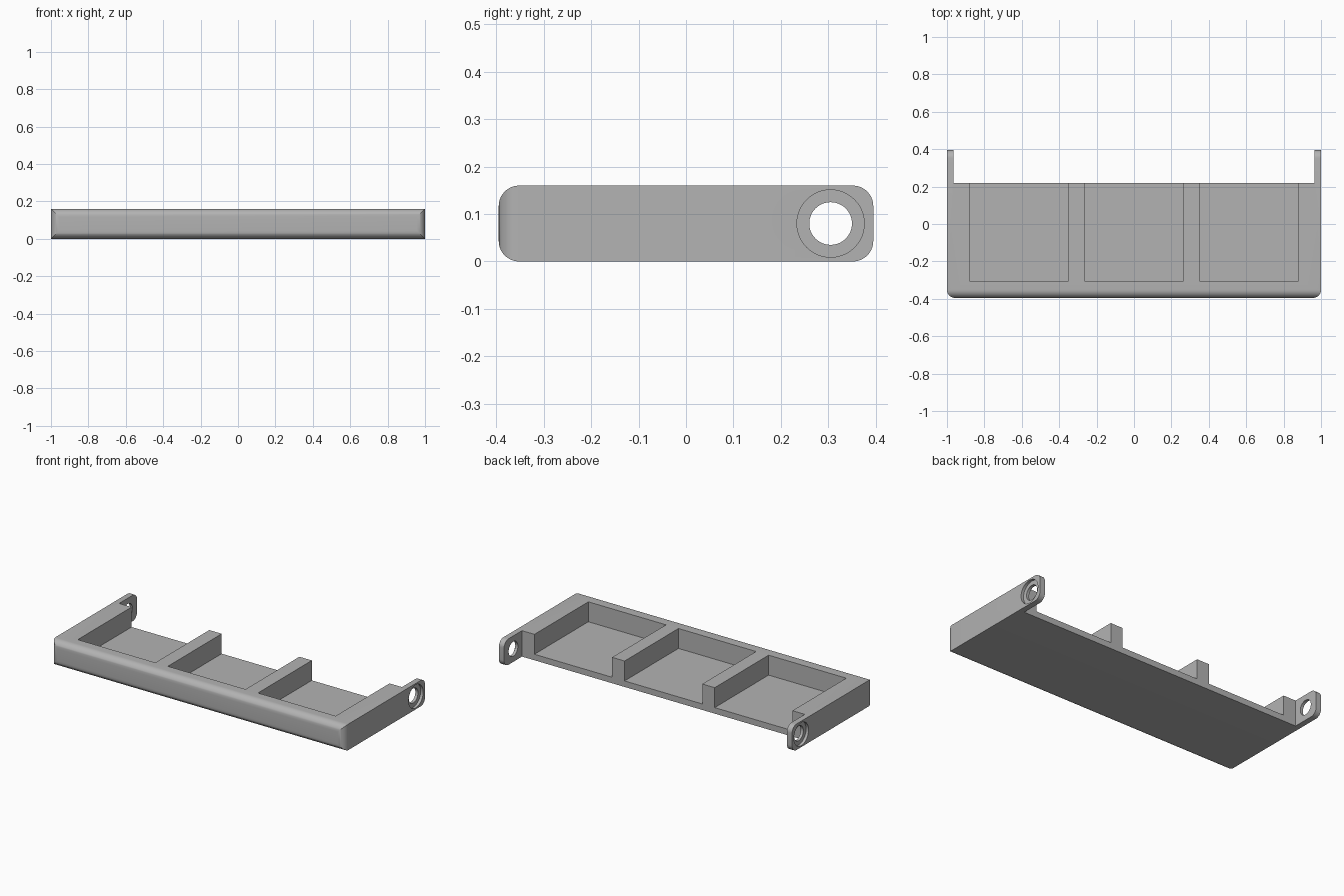
import bpy, bmesh, math
from mathutils import Matrix, Vector

cube = bpy.data.objects.get("Cube")
if cube:
    bpy.data.objects.remove(cube, do_unlink=True)

# Overall sizes
HALF_Y, HEIGHT, RADIUS = 0.395, 0.16, 0.043
BACK, FLOOR, POCKET_FRONT = 0.22, 0.037, -0.305
EAR_INNER, HOLE_Y = 0.965, 0.305

grey = bpy.data.materials.new("mid grey")
grey.use_nodes = True
colour = (0.45, 0.45, 0.45, 1)
grey.diffuse_color = colour
grey.node_tree.nodes["Principled BSDF"].inputs["Base Color"].default_value = colour


def box(bm, lo, hi):
    lo, hi = Vector(lo), Vector(hi)
    m = Matrix.Translation((lo + hi) / 2) @ Matrix.Diagonal((*(hi - lo), 1))
    return bmesh.ops.create_cube(bm, size=1, matrix=m)["verts"]


def finish(bm, name):
    mesh = bpy.data.meshes.new(name)
    bm.to_mesh(mesh)
    bm.free()
    mesh.materials.append(grey)
    obj = bpy.data.objects.new(name, mesh)
    bpy.context.collection.objects.link(obj)
    return obj


def cut(target, cutter):
    cutter.hide_render = True
    mod = target.modifiers.new("cut", "BOOLEAN")
    mod.operation, mod.solver, mod.object = "DIFFERENCE", "EXACT", cutter
    bpy.context.view_layer.objects.active = target
    bpy.ops.object.modifier_apply(modifier=mod.name)
    bpy.data.objects.remove(cutter, do_unlink=True)


def cut_box(target, lo, hi):
    bm = bmesh.new()
    box(bm, lo, hi)
    cut(target, finish(bm, "box_cutter"))


def cut_hole(target, radius, x_lo, x_hi):
    bm = bmesh.new()
    m = Matrix.Translation(((x_lo + x_hi) / 2, HOLE_Y, HEIGHT / 2)) @ Matrix.Rotation(math.pi / 2, 4, "Y")
    bmesh.ops.create_cone(bm, cap_ends=True, segments=48, radius1=radius,
                          radius2=radius, depth=x_hi - x_lo, matrix=m)
    cut(target, finish(bm, "hole_cutter"))


# Tray block: round the rim of the front face and the ends of the ears
bm = bmesh.new()
box(bm, (-1, -HALF_Y, 0), (1, HALF_Y, HEIGHT))
front = [e for e in bm.edges if all(v.co.y < 0 for v in e.verts)]
ears = [e for e in bm.edges if all(v.co.y > 0 for v in e.verts)
        and abs(e.verts[0].co.x - e.verts[1].co.x) > 1]
bmesh.ops.bevel(bm, geom=front + ears, offset=RADIUS, segments=10, profile=0.5, affect="EDGES")
tray = finish(bm, "tray")

# Gap between the ears
cut_box(tray, (-EAR_INNER, BACK, -0.1), (EAR_INNER, 0.6, 0.3))

# Three pockets, open at the back, leaving two dividers
for x in (-0.615, 0, 0.615):
    cut_box(tray, (x - 0.265, POCKET_FRONT, FLOOR), (x + 0.265, BACK + 0.1, 0.3))

# Counterbored hole in each ear
for side in (-1, 1):
    cut_hole(tray, 0.045, *sorted((side * 0.9, side * 1.1)))
    cut_hole(tray, 0.071, *sorted((side * 0.983, side * 1.1)))

bpy.ops.object.select_all(action="DESELECT")
tray.select_set(True)
bpy.context.view_layer.objects.active = tray
bpy.ops.object.shade_smooth_by_angle(angle=math.radians(30))
